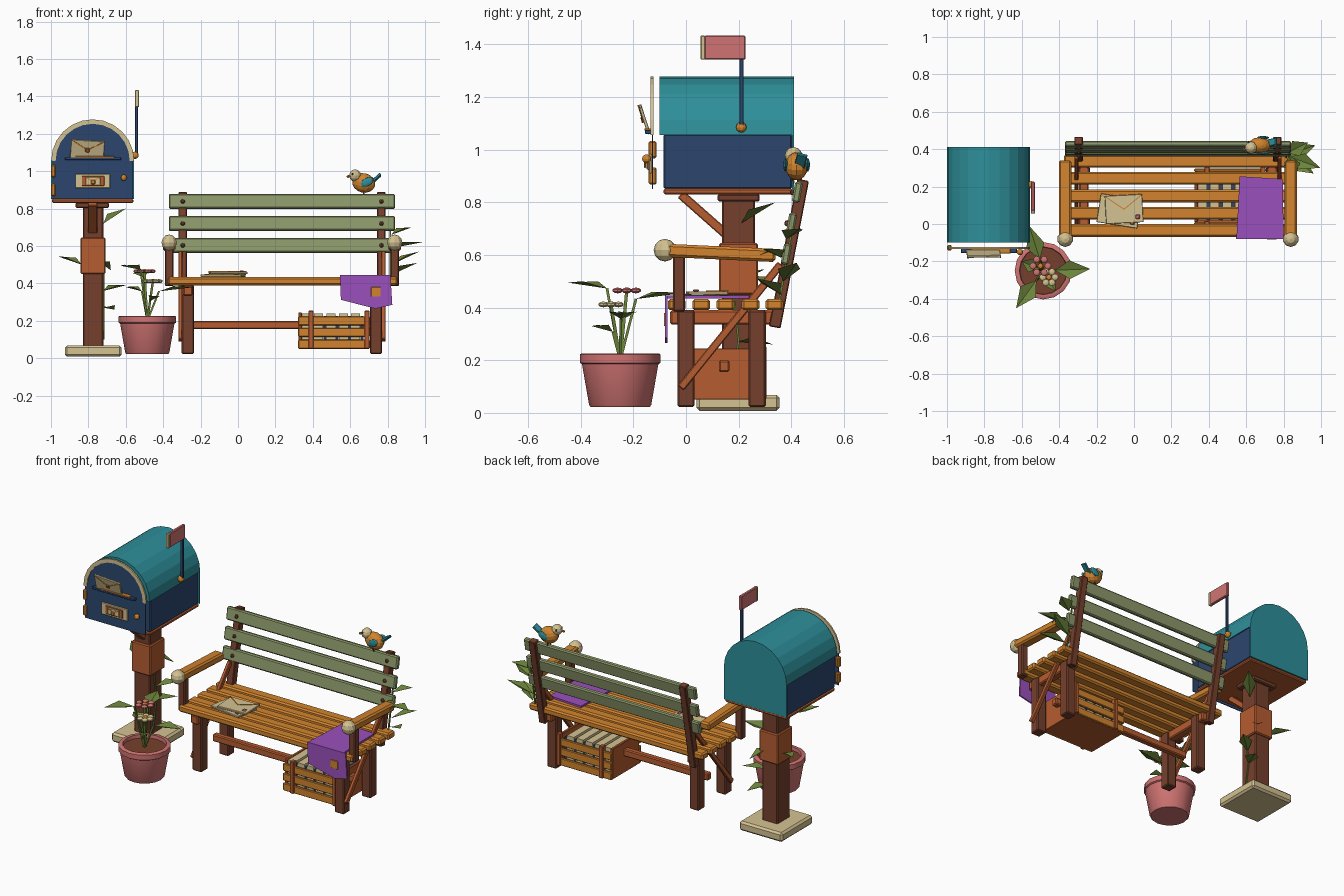
import bpy, bmesh, math
from mathutils import Matrix, Vector as V

if "Cube" in bpy.data.objects:
    bpy.data.objects.remove(bpy.data.objects["Cube"])


def material(name, r, g, b):
    m = bpy.data.materials.new(name)
    lin = [((c / 255 + 0.055) / 1.055) ** 2.4 for c in (r, g, b)]
    m.diffuse_color = (*lin, 1)
    m.use_nodes = True
    m.node_tree.nodes["Principled BSDF"].inputs["Base Color"].default_value = m.diffuse_color
    return m


TEAL = material("teal", 46, 143, 154)
NAVY = material("navy", 44, 70, 110)
CREAM = material("cream", 212, 194, 145)
ORANGE = material("orange", 210, 132, 46)
RUST = material("rust", 182, 92, 48)
BROWN = material("brown", 118, 64, 44)
SAGE = material("sage", 140, 152, 106)
LEAF = material("leaf green", 108, 132, 58)
PURPLE = material("purple", 154, 80, 188)
PINK = material("pink", 208, 116, 114)
I = Matrix()


def finish(name, bm, mat, bevel=0, smooth=False):
    bmesh.ops.recalc_face_normals(bm, faces=bm.faces)
    me = bpy.data.meshes.new(name)
    bm.to_mesh(me)
    bm.free()
    me.materials.append(mat)
    ob = bpy.data.objects.new(name, me)
    bpy.context.collection.objects.link(ob)
    if bevel:
        mod = ob.modifiers.new("edge", 'BEVEL')
        mod.width, mod.segments = bevel, 1
    if smooth:
        bpy.ops.object.select_all(action='DESELECT')
        bpy.context.view_layer.objects.active = ob
        ob.select_set(True)
        bpy.ops.object.shade_smooth_by_angle(angle=math.radians(40))
    return ob


def block(name, mat, c, s, M=I, bevel=0):
    bm = bmesh.new()
    bmesh.ops.create_cube(bm, size=1, matrix=M @ Matrix.Translation(c) @ Matrix.Diagonal((*s, 1)))
    return finish(name, bm, mat, bevel)


def box(name, mat, x0, x1, y0, y1, z0, z1, bevel=0.006):
    return block(name, mat, ((x0 + x1) / 2, (y0 + y1) / 2, (z0 + z1) / 2),
                 (x1 - x0, y1 - y0, z1 - z0), bevel=bevel)


def bar(name, mat, p, q, w, t, bevel=0.004):
    p, q = V(p), V(q)
    z = (q - p).normalized()
    x = (V((1, 0, 0)) - z * z.x).normalized()
    R = Matrix((x, z.cross(x), z)).transposed().to_4x4()
    return block(name, mat, (0, 0, 0), (w, t, (q - p).length), Matrix.Translation((p + q) / 2) @ R, bevel)


def ball(name, mat, c, r, scale=(1, 1, 1), rot=0, seg=10, smooth=False):
    bm = bmesh.new()
    M = Matrix.Translation(c) @ Matrix.Rotation(rot, 4, 'Y') @ Matrix.Diagonal((*scale, 1))
    bmesh.ops.create_uvsphere(bm, u_segments=seg, v_segments=max(4, seg * 2 // 3), radius=r, matrix=M)
    return finish(name, bm, mat, smooth=smooth)


def extrude(name, mat, pts, a, b, axis='y'):
    """Polygon in xz (or xy) pushed from a to b along y (or z)."""
    put = (lambda p, t: (p[0], t, p[1])) if axis == 'y' else (lambda p, t: (p[0], p[1], t))
    bm = bmesh.new()
    f = bm.faces.new([bm.verts.new(put(p, a)) for p in pts])
    new = bmesh.ops.extrude_face_region(bm, geom=[f])['geom']
    bmesh.ops.translate(bm, verts=[v for v in new if isinstance(v, bmesh.types.BMVert)],
                        vec=put((0, 0), b - a))
    return finish(name, bm, mat)


def leaf(name, base, tip, width=0.08):
    b, t = V(base), V(tip)
    side = (t - b).cross(V((0, 0, 1))).normalized() * width / 2
    mid = b.lerp(t, 0.42)
    up = V((0, 0, 0.018))
    bm = bmesh.new()
    v = [bm.verts.new(p) for p in (b, mid + side + up, t, mid - side + up)]
    bm.faces.new((v[0], v[1], v[2]))
    bm.faces.new((v[0], v[2], v[3]))
    return finish(name, bm, LEAF)


def envelope(name, M, w, h, seal, seal_at):
    block(name, CREAM, (0, 0, 0), (w, h, 0.012), M, 0.002)
    for s in (-1, 1):
        L, a = math.hypot(w / 2, h * 0.5), math.atan2(h * 0.5, w / 2)
        fold = M @ Matrix.Translation((s * w / 4, h * 0.24, 0.007)) @ Matrix.Rotation(s * a, 4, 'Z')
        block(name + "_flap_fold", ORANGE, (0, 0, 0), (L, 0.005, 0.004), fold)
    block(name + "_seal", seal, (*seal_at, 0.009), (0.024, 0.024, 0.008), M, 0.004)


# mailbox
MX, MZ, R = -0.777, 1.055, 0.222


def arch(r, n=12):
    return [(MX + r * math.cos(math.pi * i / n), MZ + r * math.sin(math.pi * i / n)) for i in range(n + 1)]


box("mailbox_body", NAVY, MX - .216, MX + .216, -.085, .402, .85, 1.06)
box("mailbox_floor", RUST, MX - .218, MX + .218, -.085, .405, .83, .852)
extrude("mailbox_roof", TEAL, arch(R), -.1, .41)
extrude("mailbox_back", TEAL, [(MX - R, .85)] + [(MX + R, .85)] + arch(R), .403, .411)
extrude("mailbox_door", NAVY, [(MX - .215, .85), (MX + .215, .85)] + arch(.215), -.13, -.125)
extrude("door_rim", CREAM, arch(R) + arch(.198)[::-1], -.134, -.124)
for z in (.9, 1.0):
    box("door_hinge", ORANGE, -1.0, -.975, -.142, -.112, z - .033, z + .033)
ball("door_knob", ORANGE, (-.61, -.15, .965), .017)
box("slot_lip", NAVY, -.925, -.625, -.155, -.13, 1.06, 1.074, .002)
box("slot_trim", ORANGE, -.87, -.66, -.158, -.13, 1.072, 1.08, .002)
rx = lambda d: Matrix.Rotation(math.radians(d), 4, 'X')
rz = lambda d: Matrix.Rotation(math.radians(d), 4, 'Z')
envelope("door_letter", Matrix.Translation((-.805, -.158, 1.115)) @ rx(108) @ rz(-4), .18, .105, RUST, (0, 0))
box("door_plate", CREAM, -.87, -.685, -.14, -.13, .91, .985, .002)
box("door_plate_panel", RUST, -.835, -.715, -.146, -.138, .922, .974, .002)
envelope("door_plate_letter", Matrix.Translation((-.775, -.147, .948)) @ rx(90), .08, .04, ORANGE, (0, -.3 * .02))

# flag
ball("flag_pivot", ORANGE, (-.55, .21, 1.085), .02)
box("flag_pole", NAVY, -.55, -.534, .203, .219, 1.085, 1.36, .002)
box("flag", PINK, -.55, -.53, .07, .226, 1.342, 1.433, .004)
box("flag_tip", CREAM, -.551, -.529, .055, .073, 1.342, 1.433, .003)

# mailbox post
box("post", BROWN, -.83, -.72, .137, .262, .06, .82)
box("post_sleeve", RUST, -.842, -.708, .125, .274, .45, .645)
box("post_cap", BROWN, -.868, -.69, .12, .28, .803, .832)
bar("post_brace", RUST, (MX, -.02, .83), (MX, .15, .68), .05, .035)
box("post_base", CREAM, -.926, -.622, .04, .356, .008, .068, .012)
for b, t in (((-.72, .21, .72), (-.60, .34, .80)), ((-.835, .2, .5), (-.965, .3, .545)),
             ((-.72, .19, .36), (-.60, .29, .39)), ((-.72, .2, .27), (-.66, .33, .26)),
             ((-.74, .26, .52), (-.68, .33, .47))):
    leaf("post_vine_leaf", b, t)
for z0, z1, y0, y1 in ((.1, .27, .17, .2), (.27, .45, .2, .18)):
    bar("post_vine", LEAF, (-.717, y0, z0), (-.717, y1, z1), .008, .008, 0)

# flower pot
PX, PY = -.485, -.25
bm = bmesh.new()
prev = None
for r, z in ((0, .022), (.112, .022), (.118, .03), (.145, .185), (.153, .19), (.153, .222), (.148, .226), (.128, .226), (.124, .19)):
    ring = [bm.verts.new((PX + r * math.cos(i * math.tau / 16), PY + r * math.sin(i * math.tau / 16), z)) for i in range(16)]
    if prev:
        for i in range(16):
            bm.faces.new((prev[i], prev[i - 1], ring[i - 1], ring[i]))
    prev = ring
bmesh.ops.remove_doubles(bm, verts=bm.verts, dist=1e-5)
finish("flower_pot", bm, PINK, smooth=True)
extrude("soil", BROWN, [(PX + .126 * math.cos(i * math.tau / 16), PY + .126 * math.sin(i * math.tau / 16))
                        for i in range(16)], .19, .205, 'z')
for tip, w in (((-.56, -.01, .455), .1), ((-.63, -.45, .495), .1), ((-.235, -.24, .38), .1),
               ((-.42, -.36, .33), .07), ((-.60, -.2, .38), .08)):
    root = V((PX, PY, .2))
    mid = V((PX, PY, tip[2] - .03)).lerp(V(tip), .25)
    bar("plant_stem", LEAF, root, mid, .01, .01, 0)
    leaf("plant_leaf", mid, tip, w)
for c, mat, r in (((-.50, -.225, .465), PINK, .04), ((-.455, -.285, .412), CREAM, .033)):
    bar("flower_stem", LEAF, (PX, PY, .2), c, .012, .012, 0)
    ball("flower_heart", ORANGE, c, .017, (1, 1, .7), seg=8)
    for i in range(6):
        a = i * math.tau / 6
        ball("petal", mat, (c[0] + r * math.cos(a), c[1] + r * math.sin(a), c[2]), .02, (1, 1, .55), seg=8)

# bench seat and back
for y in (-.035, .058, .15, .245, .336):
    box("seat_slat", ORANGE, -.375, .853, y - .034, y + .034, .39, .433, .009)
tilt = Matrix.Rotation(math.radians(-10), 4, 'X')
for y, z in ((.381, .603), (.401, .72), (.423, .838)):
    block("back_slat", SAGE, (0, 0, 0), (1.21, .03, .08), Matrix.Translation((.235, y, z)) @ tilt, .007)
    for x in (-.295, .767):
        ball("slat_bolt", BROWN, (x, y - .016, z), .012, seg=8)

# bench ends
for x, s in ((-.268, -1), (.738, 1)):
    for y in (0, .27):
        box("leg", BROWN, x - .033, x + .033, y - .033, y + .033, .023, .39)
    box("seat_rail", RUST, x - .025, x + .025, -.06, .34, .335, .39)
    bar("side_brace", RUST, (x + s * .04, -.02, .095), (x + s * .04, .36, .565), .022, .03)
    bar("back_post", BROWN, (x + s * .028, .337, .325), (x + s * .028, .445, .885), .045, .045)
    a = x + s * .1
    box("arm_post", BROWN, a - .023, a + .023, -.05, -.003, .385, .6)
    bar("armrest", ORANGE, (a, -.09, .618), (a, .34, .598), .068, .05, .01)
    ball("armrest_knob", CREAM, (a, -.08, .618), .043, seg=10)
box("stretcher", RUST, -.27, .74, .125, .165, .155, .2)

# letters on the seat
envelope("lower_letter", Matrix.Translation((-.08, .07, .441)) @ rz(-9), .22, .155, RUST, (.08, -.05))
envelope("upper_letter", Matrix.Translation((-.053, .08, .456)) @ rz(3), .2, .15, PINK, (.07, -.045))

# purple cloth
extrude("cloth_top", PURPLE, [(.548, -.075), (.80, -.075), (.795, .24), (.565, .255)], .434, .446, 'z')
extrude("cloth_drape", PURPLE, [(.545, .446), (.815, .446), (.825, .285), (.735, .265), (.55, .312)], -.079, -.07)
box("cloth_patch", ORANGE, .712, .762, -.084, -.078, .33, .38, .001)

# crate of letters
box("crate_floor", RUST, .325, .7, .005, .285, .05, .065, 0)
for x in (.332, .693):
    box("crate_end", RUST, x - .009, x + .009, .01, .28, .05, .245, .003)
for y in (0, .288):
    for z in (.075, .138, .2):
        box("crate_slat", ORANGE, .322, .705, y - .008, y + .008, z - .024, z + .024, .004)
    for x in (.39, .69):
        box("crate_batten", RUST, x - .014, x + .014, y - .017, y + .017, .05, .255, .004)
for i in range(10):
    mat = NAVY if i % 2 else CREAM
    w, top = (.008, .226) if i % 2 else (.024, .24)
    x = .365 + i * .033
    box("crate_card", mat, x - w, x + w, .02, .268, .07, top, 0)

# bird
ball("bird_body", ORANGE, (.672, .42, .937), .052, (1.2, .85, 1), .25, 12)
ball("bird_head", CREAM, (.626, .408, .977), .033, seg=10)
bar("bird_beak", ORANGE, (.604, .4, .974), (.582, .393, .97), .012, .012, .003)
bar("bird_tail", TEAL, (.71, .43, .935), (.762, .442, .982), .014, .04, .003)
for s in (-1, 1):
    ball("bird_wing", TEAL, (.69, .42 + s * .042, .942), .03, (1.2, .3, .75), -.5, 8)
    ball("bird_eye", NAVY, (.612, .408 + s * .027, .985), .006, seg=6)
    bar("bird_leg", BROWN, (.672, .42 + s * .015, .9), (.672, .425 + s * .015, .872), .006, .006, 0)

# vine on the right bench end
for b, t in (((.83, .36, .59), (.995, .30, .622)), ((.83, .36, .45), (.96, .27, .51)),
             ((.82, .38, .66), (.93, .435, .70)), ((.83, .37, .62), (.86, .24, .58)),
             ((.82, .37, .5), (.97, .42, .57))):
    leaf("bench_vine_leaf", b, t, .09)
bar("bench_vine", LEAF, (.815, .35, .4), (.815, .4, .68), .008, .008, 0)
